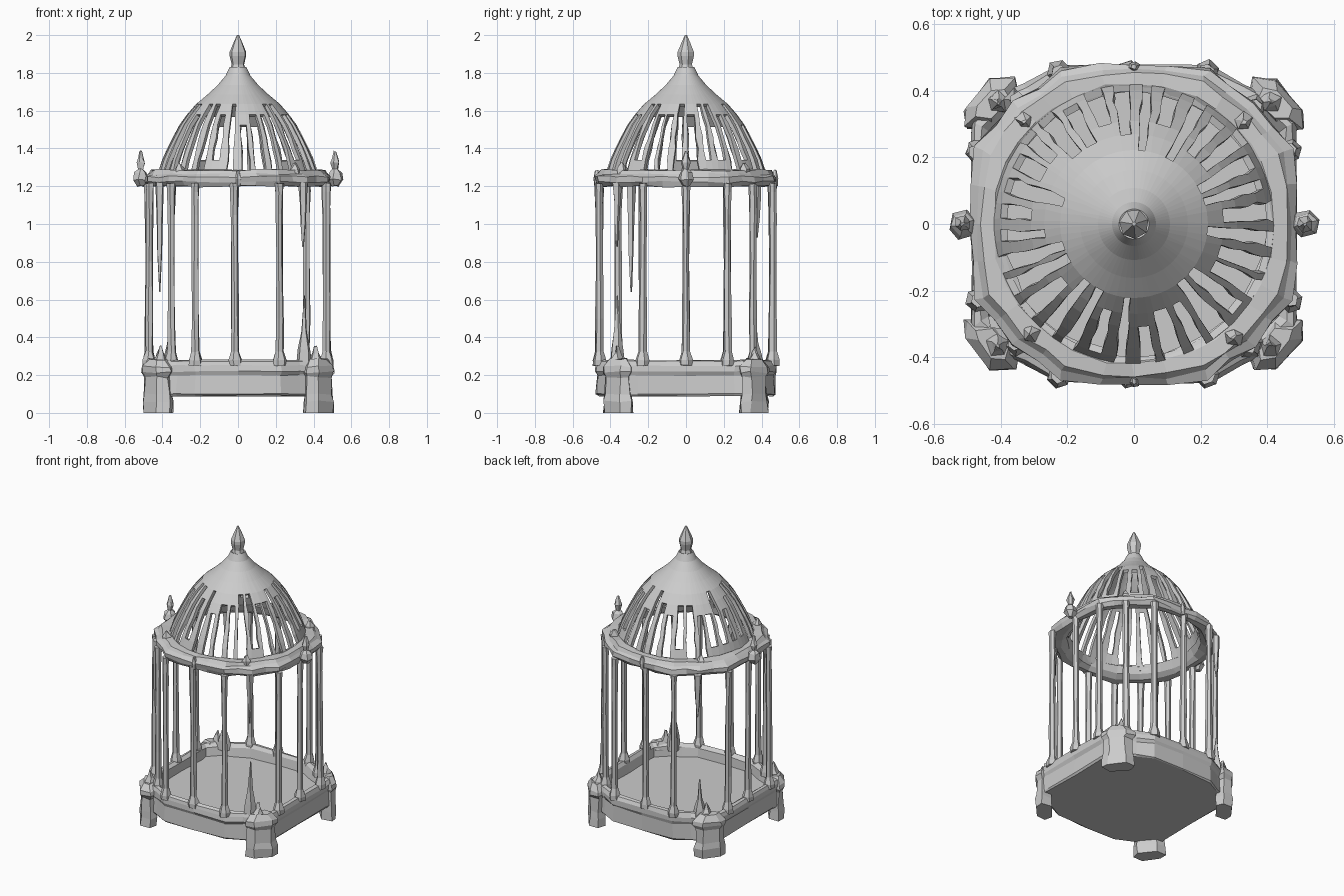
import bpy, bmesh, math, random

if "Cube" in bpy.data.objects:
    bpy.data.objects.remove(bpy.data.objects["Cube"])

random.seed(7)


def make(name, bm):
    bmesh.ops.recalc_face_normals(bm, faces=bm.faces)
    me = bpy.data.meshes.new(name)
    bm.to_mesh(me)
    bm.free()
    ob = bpy.data.objects.new(name, me)
    bpy.context.collection.objects.link(ob)
    return ob


def loft(name, loops, ring=False, jitter=0.0):
    """Skin a stack of equal-length point loops."""
    bm = bmesh.new()
    j = lambda: random.uniform(-jitter, jitter)
    rows = [[bm.verts.new((p[0] + j(), p[1] + j(), max(0, p[2] + j() * (p[2] > 0)))) for p in lp] for lp in loops]
    pairs = list(zip(rows, rows[1:])) + ([(rows[-1], rows[0])] if ring else [])
    n = len(rows[0])
    for a, b in pairs:
        for i in range(n):
            k = (i + 1) % n
            bm.faces.new((a[i], a[k], b[k], b[i]))
    if not ring:
        bm.faces.new(rows[0])
        bm.faces.new(rows[-1])
    return make(name, bm)


def spindle(name, x, y, prof, sides=6, jitter=0.003, lean=(0, 0)):
    """Upright turned part from (radius, z) pairs."""
    z0, z1 = prof[0][1], prof[-1][1]
    loops = []
    for r, z in prof:
        t = (z - z0) / (z1 - z0)
        cx, cy = x + lean[0] * t, y + lean[1] * t
        loops.append([(cx + r * math.cos(2 * math.pi * i / sides + 0.3),
                       cy + r * math.sin(2 * math.pi * i / sides + 0.3), z) for i in range(sides)])
    return loft(name, loops, jitter=min(jitter, prof[-1][0] + 0.002))


def mirrored(quarter):
    """Full outline from first-quadrant points, sorted round the centre."""
    pts = {(round(sx * x, 4) + 0.0, round(sy * y, 4) + 0.0)
           for x, y in quarter for sx in (1, -1) for sy in (1, -1)}
    return sorted(pts, key=lambda p: math.atan2(p[1], p[0]))


# base tray with a raised rim and a sunk floor
base = mirrored([(0.487, 0), (0.487, 0.26), (0.487, 0.31), (0.41, 0.385), (0.33, 0.42), (0.23, 0.475), (0, 0.482)])
base_prof = [(0.97, 0.09), (0.99, 0.1), (0.98, 0.2), (1.0, 0.22), (1.0, 0.25),
             (0.98, 0.275), (0.94, 0.28), (0.9, 0.26), (0.88, 0.2)]
loft("base_tray", [[(x * s, y * s, z) for x, y in base] for s, z in base_prof], jitter=0.004)

# corner feet, chamfered across the diagonal, with knobs
foot_plan = [(0.505, 0.29), (0.505, 0.345), (0.43, 0.435), (0.36, 0.435), (0.345, 0.38), (0.43, 0.285)]
for sx in (1, -1):
    for sy in (1, -1):
        foot = []
        for s, z in [(1, 0), (0.98, 0.06), (0.9, 0.1), (0.86, 0.19), (1.05, 0.215), (1.0, 0.245), (0.6, 0.285)]:
            foot.append([(sx * (0.42 + s * (x - 0.42)), sy * (0.362 + s * (y - 0.362)), z) for x, y in foot_plan])
        loft("corner_foot", foot, jitter=0.006)
        spindle("foot_knob", sx * 0.41, sy * 0.365, [(0.035, 0.25), (0.035, 0.285), (0.018, 0.315), (0.004, 0.35)],
                5, 0.006)

# ring beam: from a circle inside to a rounded outline outside
outline = mirrored([(0.49, 0), (0.487, 0.12), (0.475, 0.23), (0.42, 0.295), (0.362, 0.365), (0.29, 0.41),
                    (0.225, 0.465), (0.1, 0.478), (0, 0.48)])
loops = []
for t, z in [(0.0, 1.225), (0.35, 1.2), (0.8, 1.2), (1.0, 1.222), (1.0, 1.25), (0.75, 1.265),
             (0.6, 1.285), (0.1, 1.285), (-0.2, 1.27)]:
    loops.append([])
    for x, y in outline:
        d = math.hypot(x, y)
        s = (0.415 + t * (d - 0.415)) / d
        loops[-1].append((x * s, y * s, z))
loft("ring_beam", loops, ring=True, jitter=0.006)

# full-height bars with flared feet
bar_prof = [(0.036, 0.25), (0.036, 0.28), (0.022, 0.325), (0.021, 0.5), (0.019, 0.8), (0.019, 1.05),
            (0.021, 1.17), (0.024, 1.215)]
spots = [(x, s * 0.458) for x in (-0.225, -0.015, 0.22) for s in (1, -1)]
spots += [(s * 0.47, y) for y in (-0.23, 0.0, 0.22) for s in (1, -1)]
spots += [(-0.35, -0.36), (0.36, 0.355)]
for x, y in spots:
    spindle("bar", x, y, bar_prof, 6, 0.003, (random.uniform(-0.006, 0.006), random.uniform(-0.005, 0.005)))

# broken bars: hanging spikes and standing stubs
for x, y, z in [(-0.415, -0.29, 0.64), (0.345, -0.365, 0.88), (-0.35, 0.375, 0.93)]:
    h = 1.22 - z
    spindle("hanging_spike", x, y, [(0.003, z), (0.013, z + 0.35 * h), (0.02, z + 0.7 * h), (0.026, 1.22)], 5)
for x, y, z in [(0.35, -0.365, 0.62), (-0.36, 0.365, 0.5)]:
    h = z - 0.24
    spindle("bar_stub", x, y, [(0.045, 0.24), (0.035, 0.24 + 0.25 * h), (0.018, 0.24 + 0.5 * h), (0.003, z)], 5)

# side finials and small ring ornaments
for s in (1, -1):
    spindle("side_finial", s * 0.515, 0, [(0.02, 1.2), (0.045, 1.235), (0.035, 1.27), (0.016, 1.29), (0.024, 1.325),
                                          (0.016, 1.35), (0.005, 1.385)], 6, 0.004)
    spindle("ring_stud", 0, s * 0.472, [(0.012, 1.2), (0.018, 1.24), (0.008, 1.285)], 6)
for x, y in [(-0.31, -0.33), (0.3, -0.34), (-0.33, 0.31), (0.33, 0.31)]:
    spindle("ring_knob", x, y, [(0.03, 1.26), (0.025, 1.29), (0.006, 1.32)], 5, 0.006)

# dome: revolved shell with ragged slots between the ribs
dome_prof = [(0.43, 1.25), (0.42, 1.285), (0.402, 1.34), (0.375, 1.4), (0.345, 1.46), (0.31, 1.525),
             (0.27, 1.58), (0.222, 1.635), (0.162, 1.685), (0.108, 1.735), (0.066, 1.785), (0.045, 1.83)]
SEG = 64
bm = bmesh.new()
col = [(-0.1 if i % 2 else 0.1) + random.uniform(-0.17, 0.17) for i in range(SEG)]
rows = []
for k, (r, z) in enumerate(dome_prof):
    row = []
    for i in range(SEG):
        wob = (col[i] + random.uniform(-0.15, 0.15)) if k < 9 else 0
        a = 2 * math.pi * (i + wob - 0.5) / SEG - math.pi / 2
        row.append(bm.verts.new((r * math.cos(a), r * math.sin(a), z)))
    rows.append(row)
for i in range(SEG):
    lo = random.choice([1, 1, 1, 2])
    hi = random.choice([5, 6, 6, 7])
    slot = i % 2 == 1
    for k in range(len(rows) - 1):
        if slot and lo <= k < hi:
            continue
        n = (i + 1) % SEG
        bm.faces.new((rows[k][i], rows[k][n], rows[k + 1][n], rows[k + 1][i]))
dome = make("dome", bm)
mod = dome.modifiers.new("thickness", 'SOLIDIFY')
mod.thickness = 0.022
mod.offset = -1

# top finial
spindle("top_finial", 0, 0, [(0.06, 1.79), (0.042, 1.82), (0.034, 1.845), (0.045, 1.89), (0.045, 1.91),
                             (0.024, 1.96), (0.006, 2.0)], 7, 0.0)
